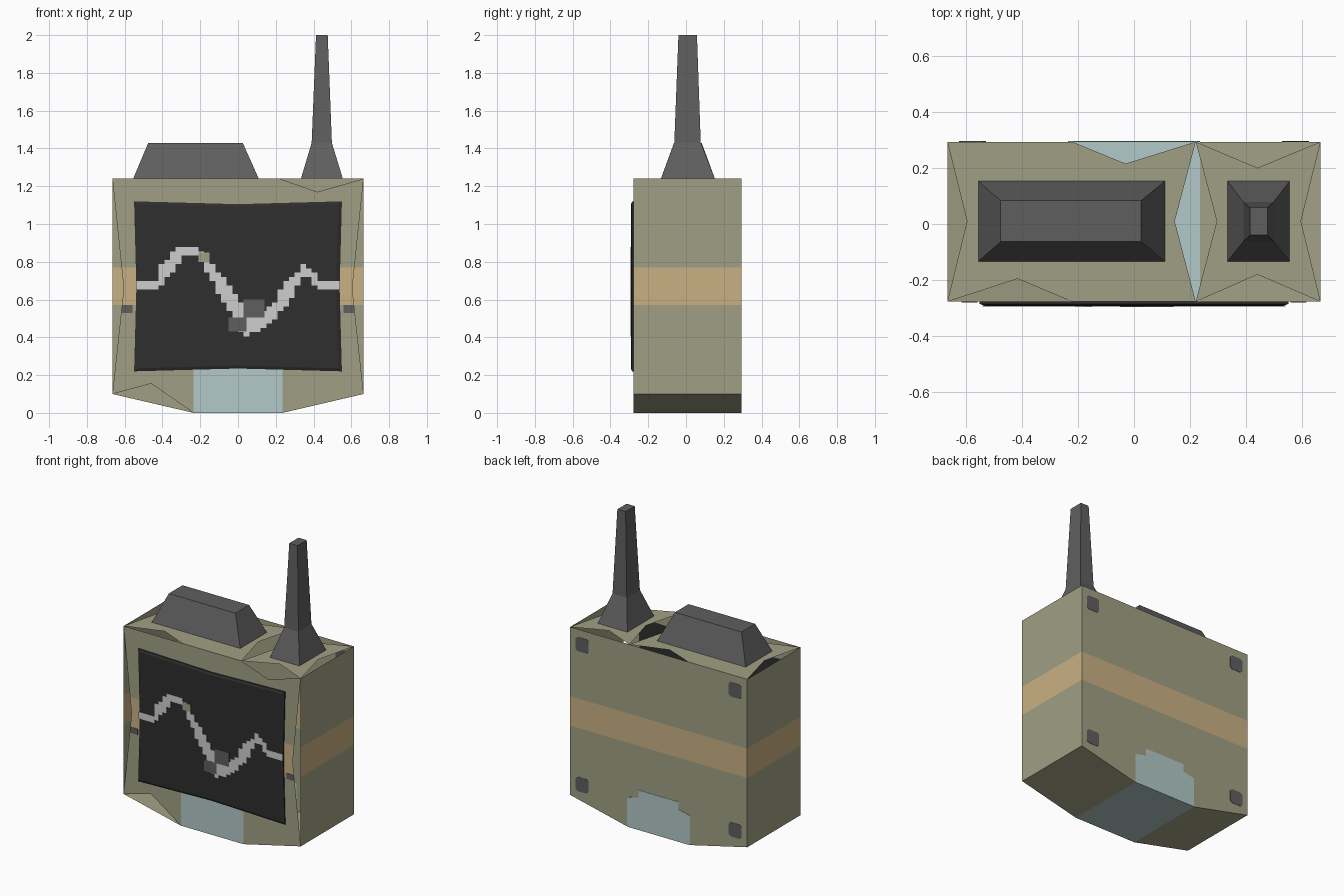
import bpy, bmesh
from mathutils import Vector

if "Cube" in bpy.data.objects:
    bpy.data.objects.remove(bpy.data.objects["Cube"])


def material(name, r, g, b):
    m = bpy.data.materials.new(name)
    lin = [((c / 255 + 0.055) / 1.055) ** 2.4 for c in (r, g, b)]
    m.diffuse_color = (*lin, 1)
    m.use_nodes = True
    m.node_tree.nodes["Principled BSDF"].inputs["Base Color"].default_value = m.diffuse_color
    return m


OLIVE = material("olive casing", 160, 160, 133)
TAN = material("tan stripe", 201, 177, 132)
BLUE = material("pale blue", 178, 201, 199)
GREY = material("dark grey", 95, 95, 95)
BLACK = material("screen black", 46, 46, 46)
WHITE = material("trace white", 206, 206, 206)

W, F, B, TOP = 0.665, -0.277, 0.293, 1.24   # half width, front, back, top
CH, FLAT = 0.1, 0.235                       # bottom chamfer height, half width of flat base


def finish(name, bm, mats):
    me = bpy.data.meshes.new(name)
    bm.to_mesh(me)
    bm.free()
    for m in mats:
        me.materials.append(m)
    ob = bpy.data.objects.new(name, me)
    bpy.context.collection.objects.link(ob)
    return ob


def loft(name, rings, mat):
    """Closed solid through rings of matching points."""
    bm = bmesh.new()
    vs = [[bm.verts.new(p) for p in ring] for ring in rings]
    n = len(vs[0])
    for a, b in zip(vs, vs[1:]):
        for i in range(n):
            j = (i + 1) % n
            bm.faces.new((a[i], a[j], b[j], b[i]))
    bm.faces.new(vs[0])
    bm.faces.new(vs[-1])
    bmesh.ops.recalc_face_normals(bm, faces=bm.faces)
    return finish(name, bm, [mat])


def rect(x0, x1, y0, y1, z):
    return [(x0, y0, z), (x1, y0, z), (x1, y1, z), (x0, y1, z)]


def plate(name, outline, y0, y1, mat):
    return loft(name, [[(x, y, z) for x, z in outline] for y in (y0, y1)], mat)


def panel(bm, loops, normal):
    """Flat panel; the second loop, if any, is an opening."""
    edges = []
    for loop in loops:
        vs = [bm.verts.new(p) for p in loop]
        edges += [bm.edges.new((vs[i], vs[(i + 1) % len(vs)])) for i in range(len(vs))]
    geom = bmesh.ops.triangle_fill(bm, edges=edges, use_beauty=True)["geom"]
    for f in geom:
        if isinstance(f, bmesh.types.BMFace):
            f.normal_update()
            if f.normal.dot(Vector(normal)) < 0:
                f.normal_flip()


# Casing: open shell with notched front and top panels
opening = [(-.55, .22), (0, .235), (.55, .22), (.538, .66),
           (.55, 1.12), (0, 1.105), (-.55, 1.12), (-.538, .66)]
front = [(-W, TOP), (.22, TOP), (.42, 1.17), (W, TOP), (.605, .66), (W, CH),
         (FLAT, 0), (-FLAT, 0), (-.46, .155), (-W, CH), (-.605, .66)]
back = [(-W, TOP), (W, TOP), (W, CH), (FLAT, 0), (-FLAT, 0), (-W, CH)]
top_left = [(-W, F), (-.415, -.195), (-.22, F), (.22, F), (.145, .01), (.22, B),
            (-.03, .215), (-.22, B), (-W, B), (-.595, .01)]
top_right = [(.22, F), (.44, -.18), (W, F), (.595, .01), (W, B), (.44, .2),
             (.22, B), (.295, .01)]

bm = bmesh.new()
panel(bm, [[(x, F, z) for x, z in front], [(x, F, z) for x, z in opening]], (0, -1, 0))
panel(bm, [[(x, B, z) for x, z in back]], (0, 1, 0))
for outline in (top_left, top_right):
    panel(bm, [[(x, y, TOP) for x, y in outline]], (0, 0, 1))
for s in (-1, 1):
    panel(bm, [[(s*W, F, CH), (s*W, B, CH), (s*W, B, TOP), (s*W, F, TOP)]], (s, 0, 0))
    panel(bm, [[(s*FLAT, F, 0), (s*FLAT, B, 0), (s*W, B, CH), (s*W, F, CH)]], (0, 0, -1))
panel(bm, [rect(-FLAT, FLAT, F, B, 0)], (0, 0, -1))
for co, no in (((0, 0, .57), (0, 0, 1)), ((0, 0, .77), (0, 0, 1)),
               ((FLAT, 0, 0), (1, 0, 0)), ((-FLAT, 0, 0), (1, 0, 0))):
    bmesh.ops.bisect_plane(bm, geom=bm.verts[:] + bm.edges[:] + bm.faces[:],
                           plane_co=co, plane_no=no, dist=1e-5)
bmesh.ops.remove_doubles(bm, verts=bm.verts, dist=1e-4)
for f in bm.faces:
    c = f.calc_center_median()
    if .57 < c.z < .77:
        f.material_index = 1
    elif abs(c.x) < FLAT and c.z < .3 and c.y < B - .01:
        f.material_index = 2
finish("casing", bm, [OLIVE, TAN, BLUE])

# Stepped blue patch on the back
plate("back_patch", [(-FLAT, 0), (FLAT, 0), (FLAT, .2), (.15, .22), (.15, .27),
                     (-.15, .27), (-.15, .22), (-FLAT, .2)], B - .001, B + .002, BLUE)

# Screw pads on the back corners
for sx in (-1, 1):
    for z in (.19, 1.14):
        x, r, k = sx * .575, .048, .035
        pts = [(x-r, z-k), (x-k, z-r), (x+k, z-r), (x+r, z-k),
               (x+r, z+k), (x+k, z+r), (x-k, z+r), (x-r, z+k)]
        plate("screw_pad", pts, B - .001, B + .002, GREY)

# Small dark tabs on the front frame
for s in (-1, 1):
    x0, x1 = sorted((s * .558, s * .615))
    plate("front_tab", [(x0, .53), (x1, .53), (x1, .57), (x0, .57)], F - .002, F + .001, GREY)

# Screen
inner = [(x * .965, .67 + (z - .67) * .965) for x, z in opening]
loft("screen", [[(x, F, z) for x, z in opening],
                [(x, -.285, z) for x, z in opening],
                [(x, -.292, z) for x, z in inner]], BLACK)

# Blocky wave trace: x, low, high
keys = [(-.54, .645, .69), (-.44, .645, .69), (-.40, .68, .79), (-.34, .76, .855),
        (-.29, .82, .885), (-.22, .84, .885), (-.17, .76, .84), (-.1, .63, .74),
        (-.04, .53, .67), (.01, .43, .6), (.06, .41, .55), (.13, .45, .55),
        (.18, .47, .56), (.24, .55, .67), (.3, .64, .74), (.35, .74, .785),
        (.42, .67, .72), (.45, .645, .69), (.54, .645, .69)]


def trace_at(x):
    for a, b in zip(keys, keys[1:]):
        if x <= b[0]:
            t = (x - a[0]) / (b[0] - a[0])
            return [round((a[i] + (b[i] - a[i]) * t) / .0225) * .0225 for i in (1, 2)]


step = .03
for i in range(36):
    x = -.54 + i * step
    lo, hi = trace_at(x + step / 2)
    plate("trace_block", [(x, lo), (x + step, lo), (x + step, hi), (x, hi)],
          -.291, -.294, WHITE)

# Off-colour blocks on the trace
for x0, x1, z0, z1, m in ((-.05, .045, .43, .505, GREY), (.03, .14, .505, .6, GREY),
                          (-.21, -.15, .8, .85, OLIVE)):
    plate("trace_patch", [(x0, z0), (x1, z0), (x1, z1), (x0, z1)], -.291, -.295, m)

# Top handle block and antenna
loft("top_block", [rect(-.555, .11, -.133, .153, TOP),
                   rect(-.475, .025, -.063, .083, 1.43)], GREY)
loft("antenna", [rect(.333, .555, -.133, .153, TOP),
                 rect(.39, .497, -.062, .078, 1.43),
                 rect(.413, .475, -.04, .058, 2.0)], GREY)
